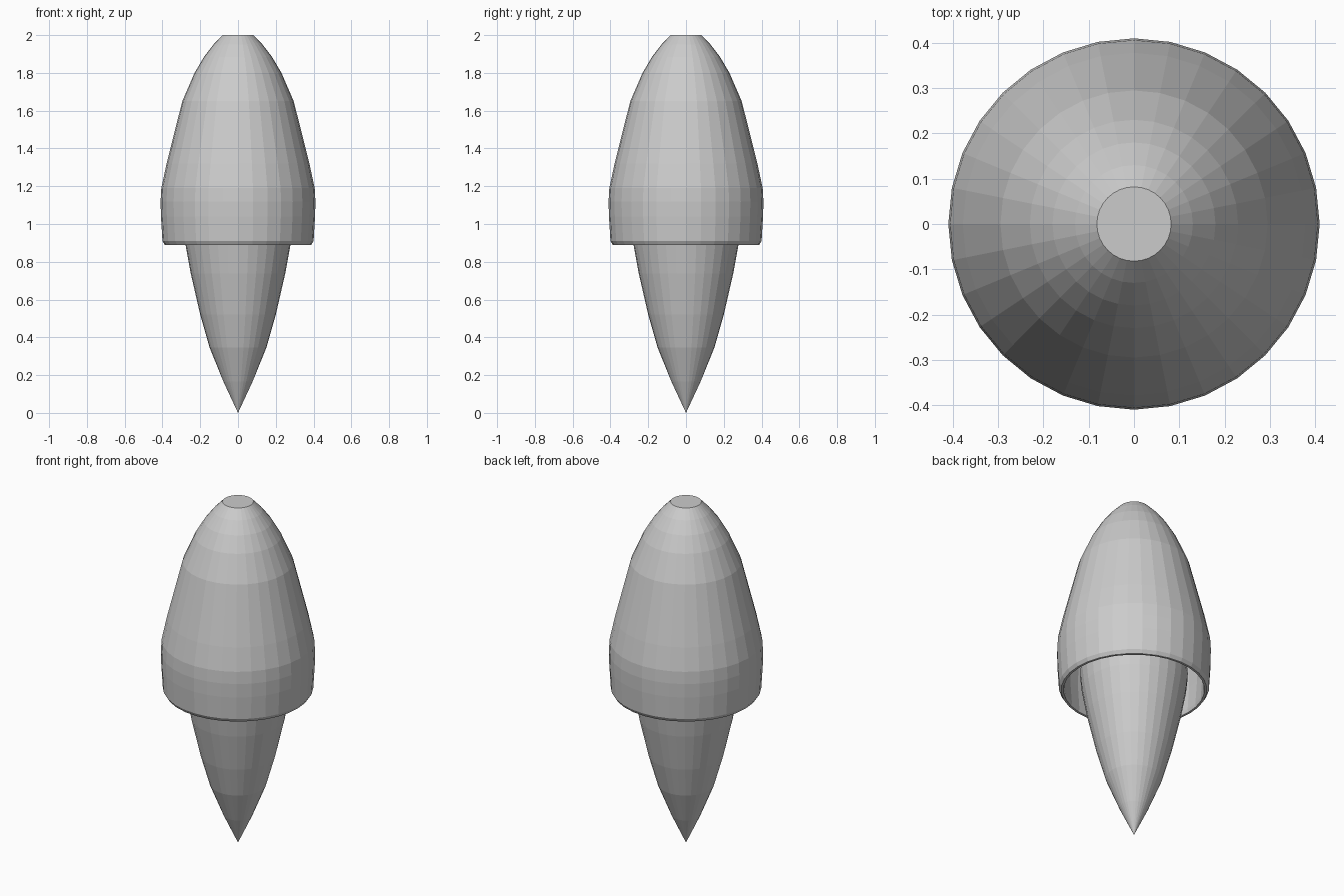
import bpy, math

if "Cube" in bpy.data.objects:
    bpy.data.objects.remove(bpy.data.objects["Cube"])

SIDES = 32


def lathe(name, profile):
    """Revolve (radius, z) points around z; zero radius becomes a pole."""
    verts, faces, rings = [], [], []
    for r, z in profile:
        start = len(verts)
        if r == 0:
            verts.append((0, 0, z))
            rings.append([start] * SIDES)
        else:
            for i in range(SIDES):
                a = 2 * math.pi * i / SIDES
                verts.append((r * math.cos(a), r * math.sin(a), z))
            rings.append(list(range(start, start + SIDES)))
    for low, high in zip(rings, rings[1:]):
        for i in range(SIDES):
            j = (i + 1) % SIDES
            quad = [low[i], low[j], high[j], high[i]]
            faces.append(list(dict.fromkeys(quad)))
    mesh = bpy.data.meshes.new(name)
    mesh.from_pydata(verts, [], faces)
    mesh.update()
    obj = bpy.data.objects.new(name, mesh)
    bpy.context.collection.objects.link(obj)
    return obj


# Pointed lower body, closing with a dome hidden inside the cap
lathe("pointed_core", [
    (0, 0), (0.077, 0.165), (0.15, 0.345), (0.2, 0.52), (0.25, 0.737),
    (0.278, 0.89), (0.287, 0.98), (0.28, 1.06), (0.24, 1.16),
    (0.15, 1.24), (0, 1.28)])

# Hollow bullet-shaped cap: inner wall, rim, outer wall, flat top
lathe("hollow_cap", [
    (0, 1.93), (0.1, 1.93), (0.2, 1.78), (0.265, 1.63), (0.35, 1.31),
    (0.378, 1.18), (0.382, 1.05), (0.372, 0.91), (0.375, 0.89),
    (0.388, 0.89), (0.4, 0.91), (0.408, 1.04), (0.41, 1.12), (0.406, 1.19),
    (0.378, 1.32), (0.295, 1.65), (0.23, 1.8), (0.18, 1.885),
    (0.13, 1.95), (0.082, 2.0), (0, 2.0)])
